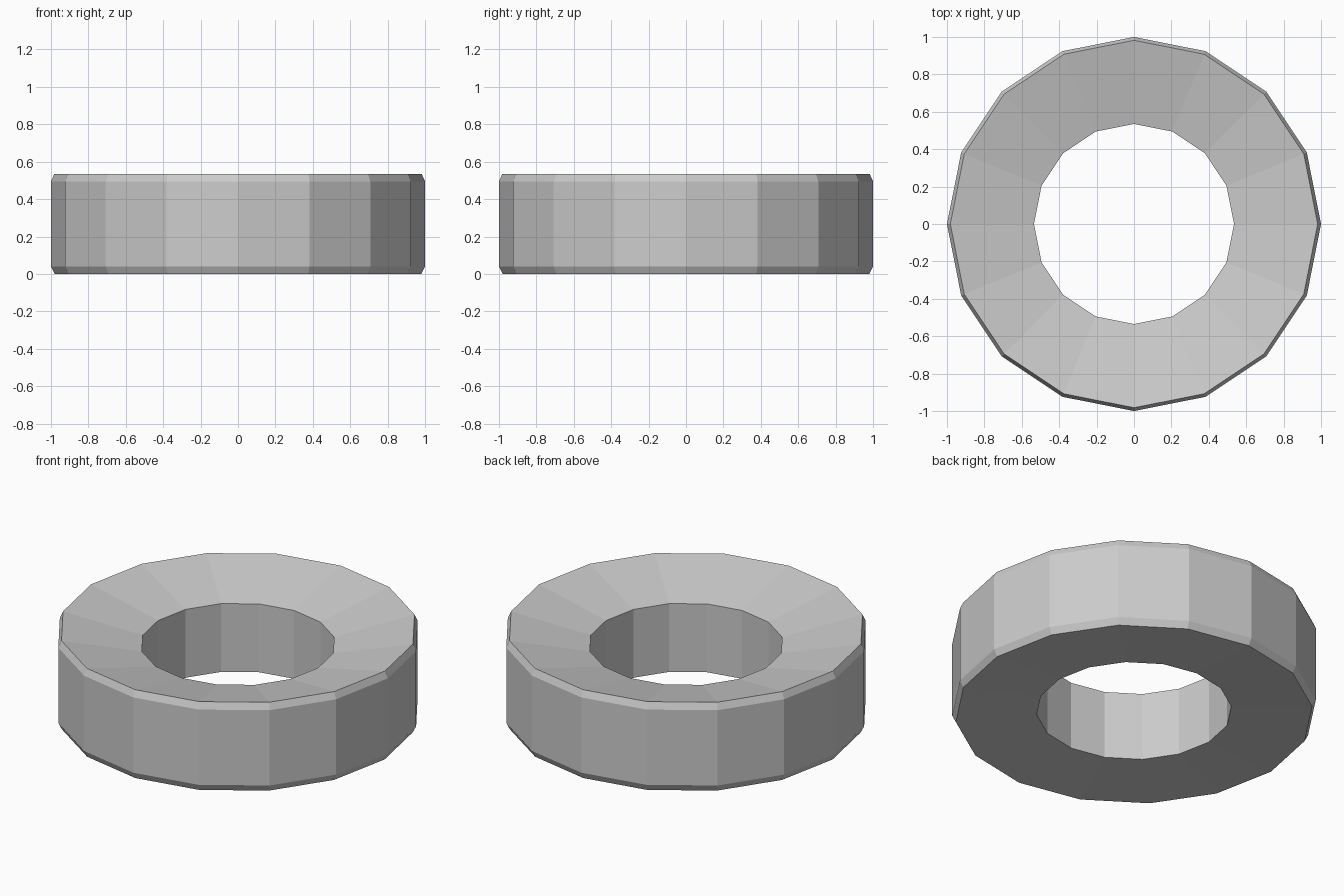
import bpy, bmesh
from math import cos, sin, tau

if "Cube" in bpy.data.objects:
    bpy.data.objects.remove(bpy.data.objects["Cube"])

SIDES = 16
# Cross-section (radius, height): bevelled outer wall, dished top and bottom
PROFILE = [(0.98, 0.0), (1.0, 0.04), (1.0, 0.495), (0.982, 0.535),
           (0.535, 0.435), (0.535, 0.022)]

# Revolve the section into a faceted closed ring
bm = bmesh.new()
rings = [[bm.verts.new((r * cos(tau * i / SIDES), r * sin(tau * i / SIDES), z))
          for r, z in PROFILE] for i in range(SIDES)]
n = len(PROFILE)
for i in range(SIDES):
    a, b = rings[i], rings[(i + 1) % SIDES]
    for j in range(n):
        k = (j + 1) % n
        bm.faces.new((a[j], b[j], b[k], a[k]))
bmesh.ops.recalc_face_normals(bm, faces=bm.faces)

mesh = bpy.data.meshes.new("ring")
bm.to_mesh(mesh)
bm.free()
bpy.context.collection.objects.link(bpy.data.objects.new("ring", mesh))
